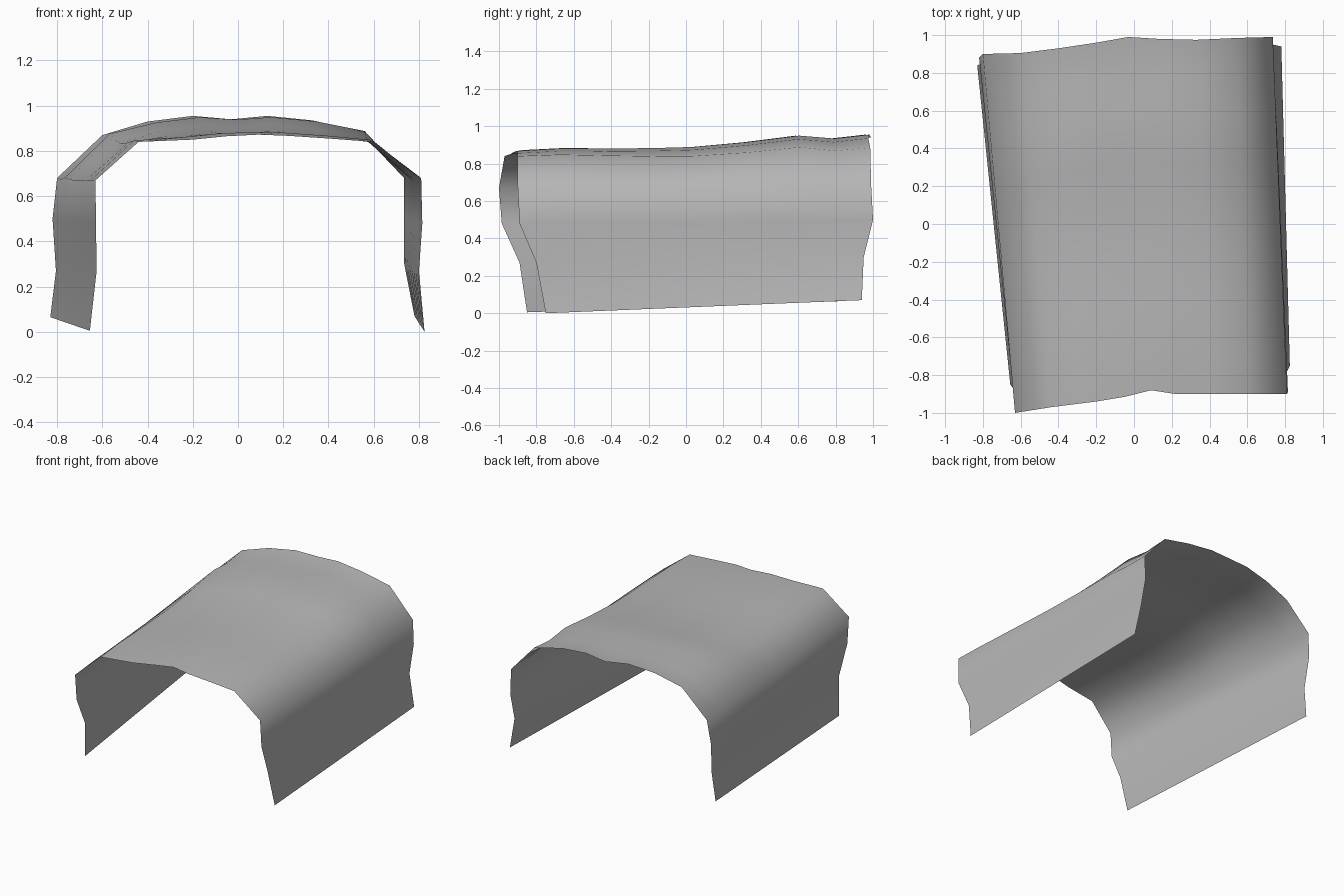
import bpy, bmesh
from mathutils import Vector

cube = bpy.data.objects.get("Cube")
if cube:
    bpy.data.objects.remove(cube)

# Plain grey material
grey = bpy.data.materials.new("grey")
grey.use_nodes = True
colour = (0.47, 0.47, 0.47, 1)
grey.diffuse_color = colour
grey.node_tree.nodes["Principled BSDF"].inputs["Base Color"].default_value = colour

# Edge outlines of the arched sheet, from the foot at -x over the top to +x
front_edge = [(-.655, -.85, .005), (-.625, -.89, .27), (-.628, -.985, .48),
              (-.63, -1, .67), (-.44, -.97, .84), (-.2, -.94, .85),
              (-.05, -.915, .865), (.09, -.88, .872), (.22, -.9, .867),
              (.4, -.9, .855), (.6, -.9, .84), (.81, -.9, .68),
              (.815, -.89, .48), (.8, -.8, .27), (.825, -.75, 0)]
back_edge = [(-.83, .84, .065), (-.805, .85, .27), (-.82, .88, .5),
             (-.8, .9, .68), (-.6, .905, .87), (-.4, .93, .93),
             (-.2, .96, .955), (-.03, .99, .94), (.13, .98, .955),
             (.33, .975, .935), (.55, .985, .885), (.735, .99, .68),
             (.735, 1, .5), (.735, .95, .3), (.78, .94, .07)]

# Stations along the length, with the rise or sag of the crown at each
stations = [(0, 0), (.12, .003), (.25, -.008), (.38, -.018), (.5, -.022),
            (.65, -.01), (.8, .012), (.9, -.012), (1, 0)]

bm = bmesh.new()
rows = []
for t, sag in stations:
    row = []
    for a, b in zip(front_edge, back_edge):
        p = Vector(a).lerp(Vector(b), t)
        p.z += sag * max(0, min(1, (p.z - .6) / .25))
        row.append(bm.verts.new(p))
    rows.append(row)

# Skin neighbouring rows with smooth faces, outside facing up and out
for r0, r1 in zip(rows, rows[1:]):
    for i in range(len(r0) - 1):
        face = bm.faces.new((r0[i], r0[i + 1], r1[i + 1], r1[i]))
        face.smooth = True

mesh = bpy.data.meshes.new("arched_sheet")
bm.to_mesh(mesh)
bm.free()
mesh.materials.append(grey)
sheet = bpy.data.objects.new("arched_sheet", mesh)
bpy.context.collection.objects.link(sheet)
